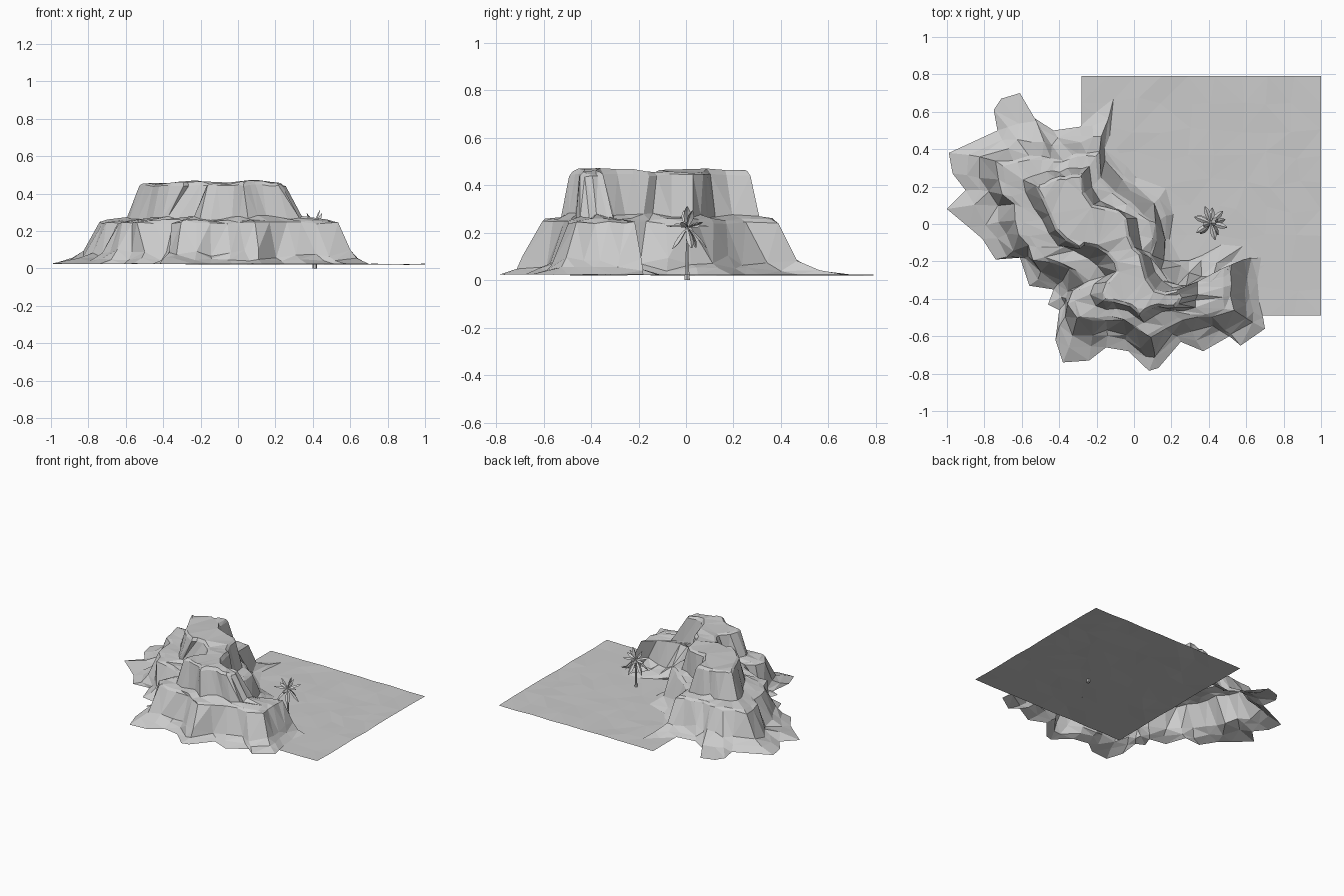
import bpy, bmesh, math, random
from mathutils import Vector

if "Cube" in bpy.data.objects:
    bpy.data.objects.remove(bpy.data.objects["Cube"])

random.seed(4)


def jit(a):
    return random.uniform(-a, a)


def finish(bm, name):
    me = bpy.data.meshes.new(name)
    bm.to_mesh(me)
    bm.free()
    ob = bpy.data.objects.new(name, me)
    bpy.context.collection.objects.link(ob)
    return ob


# Outlines, clockwise from the west tip, in five matching sides:
# north end, concave north-east side, east end, south side, west side
base = [
    [(-.99, .38), (-.73, .50), (-.75, .61), (-.71, .67), (-.61, .70), (-.60, .61), (-.43, .50), (-.29, .52), (-.2, .6)],
    [(-.11, .67), (-.13, .47), (-.04, .31), (.01, .25), (.17, .19), (.21, .05), (.19, -.08), (.26, -.22),
     (.36, -.17), (.47, -.11), (.58, -.12), (.52, -.20), (.6, -.21)],
    [(.68, -.18), (.66, -.30), (.67, -.42), (.69, -.5)],
    [(.70, -.56), (.57, -.65), (.51, -.60), (.37, -.68), (.25, -.63), (.13, -.77), (.08, -.785), (-.03, -.68),
     (-.15, -.66), (-.24, -.73)],
    [(-.38, -.74), (-.42, -.62), (-.40, -.46), (-.46, -.43), (-.43, -.35), (-.56, -.33), (-.61, -.18), (-.74, -.19),
     (-.81, -.08), (-.88, -.02), (-1.0, .08), (-.90, .18), (-.97, .27)],
]
rim1 = [
    [(-.73, .33), (-.55, .37), (-.40, .34), (-.31, .38)],
    [(-.19, .38), (-.18, .22), (-.06, .16), (.01, .06), (.10, .04), (.13, -.08), (.10, -.17), (.17, -.27),
     (.24, -.36), (.34, -.32), (.44, -.32)],
    [(.53, -.21), (.52, -.33)],
    [(.53, -.45), (.40, -.50), (.30, -.49), (.20, -.54), (.08, -.61), (0, -.55), (-.10, -.50), (-.2, -.52)],
    [(-.31, -.51), (-.36, -.38), (-.26, -.32), (-.38, -.23), (-.52, -.20), (-.58, -.11), (-.63, .0),
     (-.64, .12), (-.73, .20)],
]
rim2 = [
    [(-.53, .20), (-.41, .25)],
    [(-.27, .27), (-.25, .11), (-.13, .09), (-.04, .04), (-.02, -.1), (.05, -.16), (.06, -.27), (.13, -.37)],
    [(.24, -.35), (.25, -.40)],
    [(.22, -.45), (.11, -.44), (.03, -.49), (-.04, -.43)],
    [(-.16, -.41), (-.17, -.33), (-.08, -.24), (-.13, -.17), (-.24, -.1), (-.30, -.14), (-.41, -.05), (-.47, .08)],
]


def resample(loop):
    # match every side to the point count of the base outline
    out = []
    for s, side in enumerate(loop):
        n = len(base[s])
        pts = side + [loop[(s + 1) % 5][0]]
        for k in range(n):
            t = k / n * len(side)
            i = int(t)
            a, b = Vector(pts[i]), Vector(pts[i + 1])
            out.append(a.lerp(b, t - i))
    return out


def ring(bm, pts, z, dz, dxy):
    return [bm.verts.new((p.x + jit(dxy), p.y + jit(dxy), z + jit(dz))) for p in pts]


def mix(a, b, t, limit=9):
    # move from a towards b, at most by limit
    out = []
    for p, q in zip(a, b):
        d = (q - p) * t
        if d.length > limit:
            d = d.normalized() * limit
        out.append(p + d)
    return out


# Two-tier cliff: apron, lower wall, ledge, upper wall, plateau
B, R1, R2 = resample(base), resample(rim1), resample(rim2)
foot = mix(R1, B, .42, .1)
bm = bmesh.new()
rings = [
    ring(bm, B, .024, .001, 0),
    ring(bm, mix(foot, B, .4), .048, .01, .01),
    ring(bm, foot, .08, .025, .012),
    ring(bm, R1, .243, .006, .012),
    ring(bm, mix(R1, R2, .16), .256, .006, .004),
    ring(bm, mix(R2, R1, .34), .27, .014, .008),
    ring(bm, R2, .443, .006, .006),
]
N = len(B)
for lo, hi in zip(rings, rings[1:]):
    for i in range(N):
        j = (i + 1) % N
        bm.faces.new((lo[i], hi[i], hi[j], lo[j]))
cap = bm.faces.new(rings[-1][::-1])
bm.normal_update()
bmesh.ops.inset_individual(bm, faces=[cap], thickness=.016, depth=.015)
for v in cap.verts:
    v.co.z += .008 * math.sin(v.co.x * 17) + jit(.003)
bmesh.ops.triangulate(bm, faces=bm.faces[:])
finish(bm, "cliff")

# Slightly uneven square of ground
bm = bmesh.new()
bmesh.ops.create_grid(bm, x_segments=9, y_segments=9, size=.64)
for v in bm.verts:
    edge = max(abs(v.co.x), abs(v.co.y)) > .63
    v.co += Vector((.36, .15, .022 + jit(.003)))
    if not edge:
        v.co.x += jit(.03)
        v.co.y += jit(.03)
bmesh.ops.triangulate(bm, faces=bm.faces[:])
finish(bm, "ground")

# Palm trunk: tapered six-sided tube with a flared root
PX, PY = .41, .005
bm = bmesh.new()
prev = None
for z, r, dx in [(0, .013, 0), (.02, .012, 0), (.05, .008, .001), (.12, .007, .002), (.19, .006, 0), (.225, .009, 0)]:
    cur = [bm.verts.new((PX + dx + r * math.cos(k * math.pi / 3), PY + r * math.sin(k * math.pi / 3), z))
           for k in range(6)]
    if prev:
        for k in range(6):
            bm.faces.new((prev[k], prev[(k + 1) % 6], cur[(k + 1) % 6], cur[k]))
    else:
        bm.faces.new(cur[::-1])
    prev = cur
bm.faces.new(prev)
finish(bm, "palm_trunk")

# Palm fronds: folded drooping blades in layers
bm = bmesh.new()


def frond(az, el, length):
    out = Vector((math.cos(az), math.sin(az), 0))
    side = Vector((-math.sin(az), math.cos(az), 0))
    p = Vector((PX, PY, .222))
    rows = []
    for w in (.003, .010, .015, .014, .003):
        up = out * -math.sin(el) + Vector((0, 0, math.cos(el)))
        rows.append([bm.verts.new(p + side * s * w - up * abs(s) * w * .6) for s in (-1, 0, 1)])
        p = p + (out * math.cos(el) + Vector((0, 0, math.sin(el)))) * length / 4
        el -= .15
    for a, b in zip(rows, rows[1:]):
        for k in (0, 1):
            bm.faces.new((a[k], b[k], b[k + 1], a[k + 1]))


for count, el, length, turn in [(5, -.6, .12, .2), (6, .4, .095, .7), (2, 1.2, .085, .4)]:
    for k in range(count):
        frond(turn + k * 2 * math.pi / count + jit(.15), el + jit(.12), length)
frond(0, 1.5, .095)
bm.normal_update()
finish(bm, "palm_fronds")
